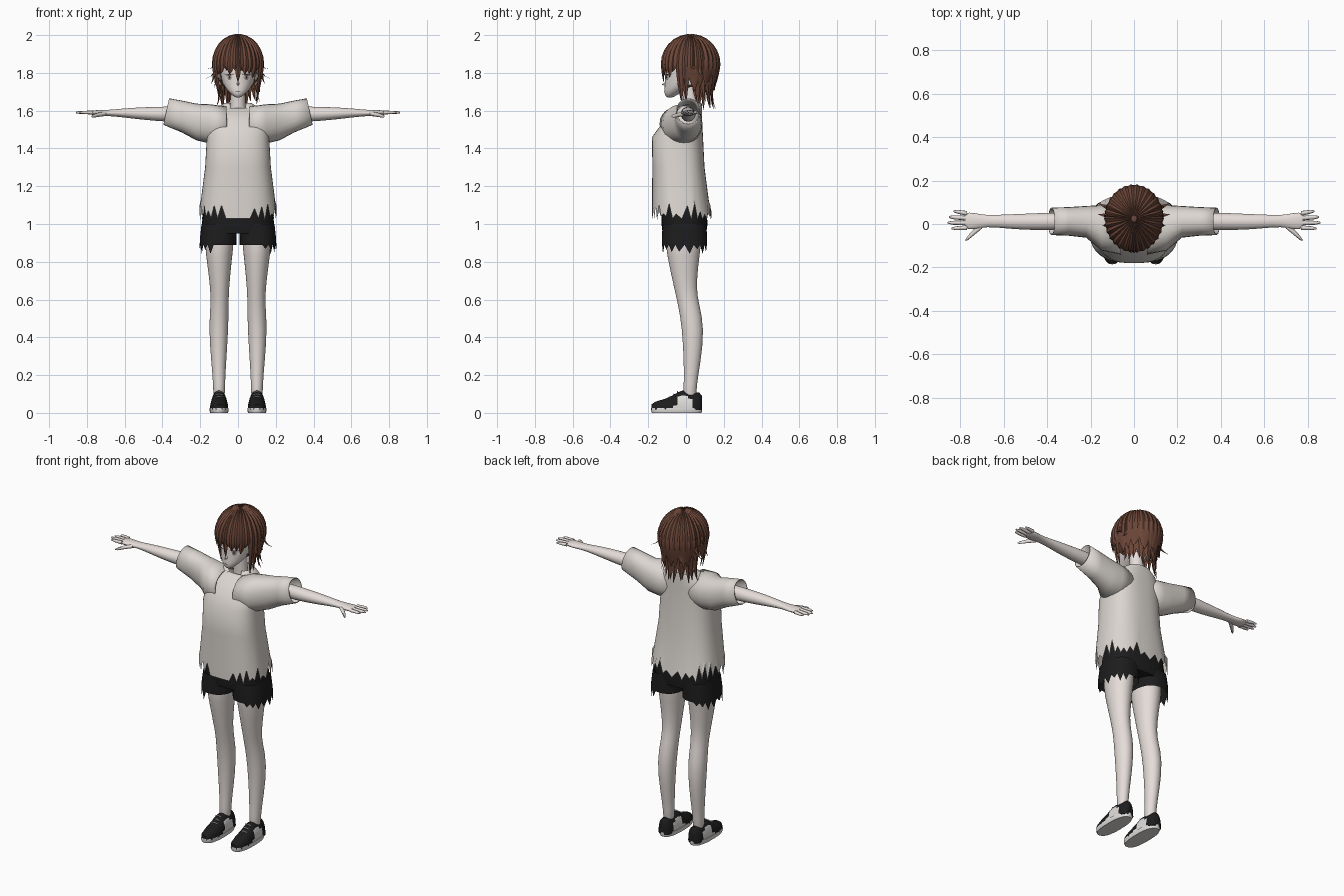
import bpy, bmesh, random
from math import sin, cos, pi, radians
from mathutils import Vector
from mathutils.bvhtree import BVHTree

random.seed(4)
if "Cube" in bpy.data.objects:
    bpy.data.objects.remove(bpy.data.objects["Cube"])


def material(name, *rgb):
    m = bpy.data.materials.new(name)
    m.use_nodes = True
    m.diffuse_color = (*rgb, 1)
    m.node_tree.nodes["Principled BSDF"].inputs["Base Color"].default_value = (*rgb, 1)
    return m


SKIN = material("pale skin", .78, .72, .69)
CLOTH = material("off white cloth", .71, .67, .63)
HAIR = material("brown hair", .15, .062, .04)
BLACK = material("black cloth", .012, .012, .013)
WHITE = material("white rubber", .75, .73, .71)
IRIS = material("grey iris", .3, .25, .24)
LASH = material("dark lash", .05, .03, .03)


def finish(name, bm, mat, subdiv=0, angle=50):
    bmesh.ops.recalc_face_normals(bm, faces=bm.faces)
    me = bpy.data.meshes.new(name)
    bm.to_mesh(me)
    bm.free()
    me.materials.append(mat)
    ob = bpy.data.objects.new(name, me)
    bpy.context.collection.objects.link(ob)
    if subdiv:
        ob.modifiers.new("smooth", 'SUBSURF').levels = subdiv
        ob.modifiers["smooth"].render_levels = subdiv
    bpy.ops.object.select_all(action='DESELECT')
    ob.select_set(True)
    bpy.context.view_layer.objects.active = ob
    bpy.ops.object.shade_smooth_by_angle(angle=radians(angle))
    return ob


def loft(name, rings, mat, axis='z', n=24, p=2, side=1, caps=True, tweak=None, subdiv=0):
    """Skin rounded sections (position, centre a, centre b, radius a, radius b)."""
    bm = bmesh.new()
    loops = []
    for i, (t, a, b, ra, rb) in enumerate(rings):
        loop = []
        for k in range(n):
            c, s = cos(2 * pi * k / n), sin(2 * pi * k / n)
            u = a + ra * (abs(c) ** (2 / p)) * (1 if c > 0 else -1)
            v = b + rb * (abs(s) ** (2 / p)) * (1 if s > 0 else -1)
            co = Vector({'z': (u, v, t), 'x': (t, u, v), 'y': (u, t, v)}[axis])
            if tweak:
                tweak(i, k, co)
            co.x *= side
            loop.append(bm.verts.new(co))
        loops.append(loop)
    for lo, hi in zip(loops, loops[1:]):
        for k in range(n):
            j = (k + 1) % n
            bm.faces.new((lo[k], lo[j], hi[j], hi[k]))
    if caps:
        bm.faces.new(loops[0])
        bm.faces.new(loops[-1])
    return finish(name, bm, mat, subdiv)


# Head, neck and nose
head = loft("head", [
    (1.668, 0, -.085, .012, .015), (1.685, 0, -.08, .034, .034), (1.71, 0, -.055, .06, .06),
    (1.745, 0, -.02, .082, .092), (1.79, 0, 0, .094, .112), (1.85, 0, .005, .1, .117),
    (1.91, 0, .015, .09, .1), (1.96, 0, .02, .045, .06)], SKIN, subdiv=1)
loft("neck", [(1.55, 0, .03, .05, .045), (1.63, 0, .025, .04, .04),
              (1.74, 0, .02, .038, .04)], SKIN, n=16)
loft("nose", [(-.127, 0, 1.738, .002, .002), (-.1, 0, 1.745, .011, .014)], SKIN, 'y', n=8)

# Painted face details, laid on the head surface
surface = BVHTree.FromObject(head, bpy.context.evaluated_depsgraph_get())


def face_plate(name, cx, cz, rx, rz, lift, mat, n=16):
    bm = bmesh.new()

    def put(x, z):
        hit = surface.ray_cast(Vector((x, -1, z)), Vector((0, 1, 0)))[0]
        return bm.verts.new((x, (hit.y if hit else -.09) - lift, z))
    mid = put(cx, cz)
    rim = [put(cx + rx * cos(2 * pi * k / n), cz + rz * sin(2 * pi * k / n)) for k in range(n)]
    for k in range(n):
        bm.faces.new((mid, rim[k], rim[(k + 1) % n]))
    finish(name, bm, mat)


face_plate("mouth", 0, 1.703, .013, .0018, .002, LASH)
for side, word in ((1, "left"), (-1, "right")):
    face_plate(word + "_eye_white", side * .046, 1.775, .022, .015, .002, WHITE)
    face_plate(word + "_iris", side * .045, 1.775, .011, .014, .004, IRIS)
    face_plate(word + "_pupil", side * .045, 1.777, .004, .006, .006, LASH)
    face_plate(word + "_lash", side * .047, 1.79, .025, .003, .006, LASH)
    face_plate(word + "_brow", side * .047, 1.815, .022, .0025, .003, HAIR)

# Hair cap, cut open over the face
bm = bmesh.new()
bmesh.ops.create_uvsphere(bm, u_segments=32, v_segments=20, radius=1)
for v in bm.verts:
    v.co = Vector((v.co.x * .126, v.co.y * .143 + .025, v.co.z * .147 + 1.845))
gone = [f for f in bm.faces if f.calc_center_median().z < 1.73 or
        (f.calc_center_median().y < -.03 and f.calc_center_median().z < 1.85)]
bmesh.ops.delete(bm, geom=gone, context='FACES')
finish("hair_cap", bm, HAIR)

# Hair locks: tapered strands from the crown down
locks = bmesh.new()


def lock(phi, z_end, width, shrink=0.0, flick=0.0, sway=0.0, size=1.0, first=0, steps=12):
    out, across = Vector((cos(phi), sin(phi), 0)), Vector((-sin(phi), cos(phi), 0))
    previous = None
    for k in range(first, steps + 1):
        s = k / steps
        u = max(0, 2 * s - 1)
        th = .1 + (pi / 2 - .1) * min(1, 2 * s)
        r = size * (sin(th) - shrink * u ** 1.5 + flick * u ** 4)
        z = 1.845 + .15 * cos(th) + (z_end - 1.845) * u
        mid = Vector((.128 * r * out.x, .025 + .148 * r * out.y, z)) + across * sway * u * u
        normal = out * sin(th) + Vector((0, 0, cos(th)))
        w = width * min(1, .25 + 1.6 * s) * (1 - s ** 4) + .0005
        h = .011 * (1 - s ** 3) + .0005
        ring = [locks.verts.new(mid + d) for d in
                (-across * w, normal * h, across * w, -normal * h)]
        if previous:
            for j in range(4):
                i = (j + 1) % 4
                locks.faces.new((previous[j], previous[i], ring[i], ring[j]))
        previous = ring


COUNT = 30
for i in range(COUNT):
    off = (i + .5) / COUNT * 2 * pi - pi
    a, phi, rnd = abs(off), off - pi / 2, random.uniform
    if a < .95:      # fringe
        lock(phi, rnd(1.765, 1.815), .021, .03, 0, rnd(-.02, .02))
    elif a < 1.4:    # strands framing the face
        lock(phi, rnd(1.63, 1.68), .022, .24, .05, rnd(-.01, .01))
    else:            # sides and back
        lock(phi, rnd(1.69, 1.74), .027, .2, rnd(0, .25), rnd(-.02, .02))
lock(-pi / 2, 1.75, .018, .03)
for side in (0, 1):  # outward flicks at the sides
    for turn, z_end, flick in ((.1, 1.82, .3), (.35, 1.77, .4), (-.2, 1.74, .15)):
        lock(pi - turn if side else turn, z_end, .016, 0, flick)
for i in range(13):  # nape layer
    phi = pi * (.06 + .88 * i / 12)
    lock(phi, random.uniform(1.6, 1.65), .026, .3, random.uniform(.2, .4),
         random.uniform(-.01, .01), .86, 5)
finish("hair_locks", locks, HAIR, angle=40)


# Shirt body with torn hem and dipped collar
def shirt_shape(i, k, co):
    if i == 0 and not (abs(co.x) < .08 and co.y < 0):
        co.z += random.uniform(.02, .08) if k % 2 else random.uniform(-.02, .01)
    if i == 6 and co.y < 0 and abs(co.x) < .04:
        co.z -= .025


loft("shirt_body", [
    (1.03, 0, -.022, .205, .158), (1.13, 0, -.03, .196, .15), (1.3, 0, -.04, .174, .138),
    (1.46, 0, -.045, .165, .135), (1.55, 0, -.015, .16, .1), (1.61, 0, .015, .12, .07),
    (1.64, 0, .025, .072, .058)], CLOTH, n=56, p=2.6, caps=False, tweak=shirt_shape)

# Shorts: hips
loft("shorts_hips", [(.95, 0, -.008, .17, .115), (1.0, 0, -.008, .192, .122),
                     (1.12, 0, -.01, .175, .115)], BLACK, n=32, p=2.5)


def shorts_hem(i, k, co):
    if i == 0 and co.x > .12:
        co.z -= random.uniform(.02, .05) if k % 2 else 0


def sleeve_cut(i, k, co):
    if i == 4:
        co.x -= (co.z - 1.595) * .22


def flat_bottom(i, k, co):
    co.z = max(co.z, .015)


for side, word in ((1, "left_"), (-1, "right_")):
    # Sleeve
    sleeve = loft(word + "sleeve", [
        (.06, -.03, 1.53, .11, .092), (.15, -.018, 1.53, .105, .104), (.22, .01, 1.54, .073, .097),
        (.3, .012, 1.57, .066, .084), (.38, .012, 1.595, .063, .07)],
        CLOTH, 'x', p=2.2, side=side, caps=False, tweak=sleeve_cut)
    wall = sleeve.modifiers.new("thickness", 'SOLIDIFY')
    wall.thickness = .006
    # Arm and hand
    loft(word + "arm", [
        (.25, .012, 1.58, .042, .044), (.4, .012, 1.582, .041, .04), (.5, .01, 1.585, .038, .034),
        (.6, .012, 1.588, .032, .025), (.68, .014, 1.588, .026, .016), (.73, .013, 1.587, .038, .017),
        (.79, .015, 1.59, .043, .011)], SKIN, 'x', side=side, n=16, subdiv=1)
    for i, tip in enumerate((.84, .858, .853, .832)):
        y = -.017 + i * .022
        loft(f"{word}finger_{i + 1}", [
            (.77, y, 1.59, .011, .01), (tip - .02, y * 1.15, 1.591, .009, .008),
            (tip, y * 1.2, 1.59, .004, .004)], SKIN, 'x', n=8, side=side)
    loft(word + "thumb", [(.7, -.005, 1.584, .016, .012), (.74, -.04, 1.578, .014, .011),
                          (.765, -.064, 1.572, .01, .009), (.775, -.074, 1.57, .004, .004)],
         SKIN, 'x', n=8, side=side)
    # Ear
    loft(word + "ear", [(1.735, .092, .02, .006, .008), (1.77, .1, .03, .01, .022),
                        (1.795, .1, .03, .006, .012)], SKIN, n=10, side=side)
    # Shorts leg
    loft(word + "shorts_leg", [(.89, .106, -.008, .097, .12), (.93, .105, -.008, .096, .12),
                               (1.0, .097, -.008, .096, .115)],
         BLACK, n=36, p=2.4, side=side, caps=False, tweak=shorts_hem)
    # Leg
    loft(word + "leg", [
        (.06, .1, .02, .032, .036), (.15, .1, .022, .031, .034), (.25, .102, .032, .038, .043),
        (.45, .103, .04, .053, .06), (.58, .097, .012, .047, .056), (.66, .097, -.004, .05, .059),
        (.78, .099, -.012, .063, .077), (.88, .1, -.015, .076, .094), (1.0, .095, -.01, .08, .1)],
        SKIN, side=side, subdiv=1)
    # Shoe: sole, upper with light side patches, laces
    loft(word + "sole", [(0, .1, -.05, .047, .131), (.012, .1, -.05, .051, .136),
                         (.026, .1, -.05, .05, .135)], WHITE, p=2.5, n=32, side=side)
    upper = loft(word + "shoe_upper", [
        (-.183, .1, .02, .016, .025), (-.16, .1, .02, .036, .04), (-.11, .1, .02, .048, .055),
        (-.07, .1, .02, .048, .072), (-.045, .1, .02, .046, .088), (-.02, .1, .02, .044, .098),
        (.01, .1, .02, .043, .094), (.035, .1, .02, .042, .088), (.07, .1, .02, .036, .088),
        (.084, .1, .02, .02, .07)], BLACK, 'y', p=2.3, n=32, side=side, tweak=flat_bottom)
    upper.data.materials.append(WHITE)
    for f in upper.data.polygons:
        reach = .05 - .45 * max(0, f.center.z - .03)
        if abs(f.normal.x) > .5 and abs(f.center.y + .01) < reach and f.center.z < .09:
            f.material_index = 1
    for i in range(3):
        y, z = -.085 + i * .02, .087 + i * .013
        loft(f"{word}lace_{i + 1}", [(.08, y, z - .003, .003, .003), (.1, y, z, .003, .003),
                                     (.12, y, z - .003, .003, .003)], WHITE, 'x', n=6, side=side)
